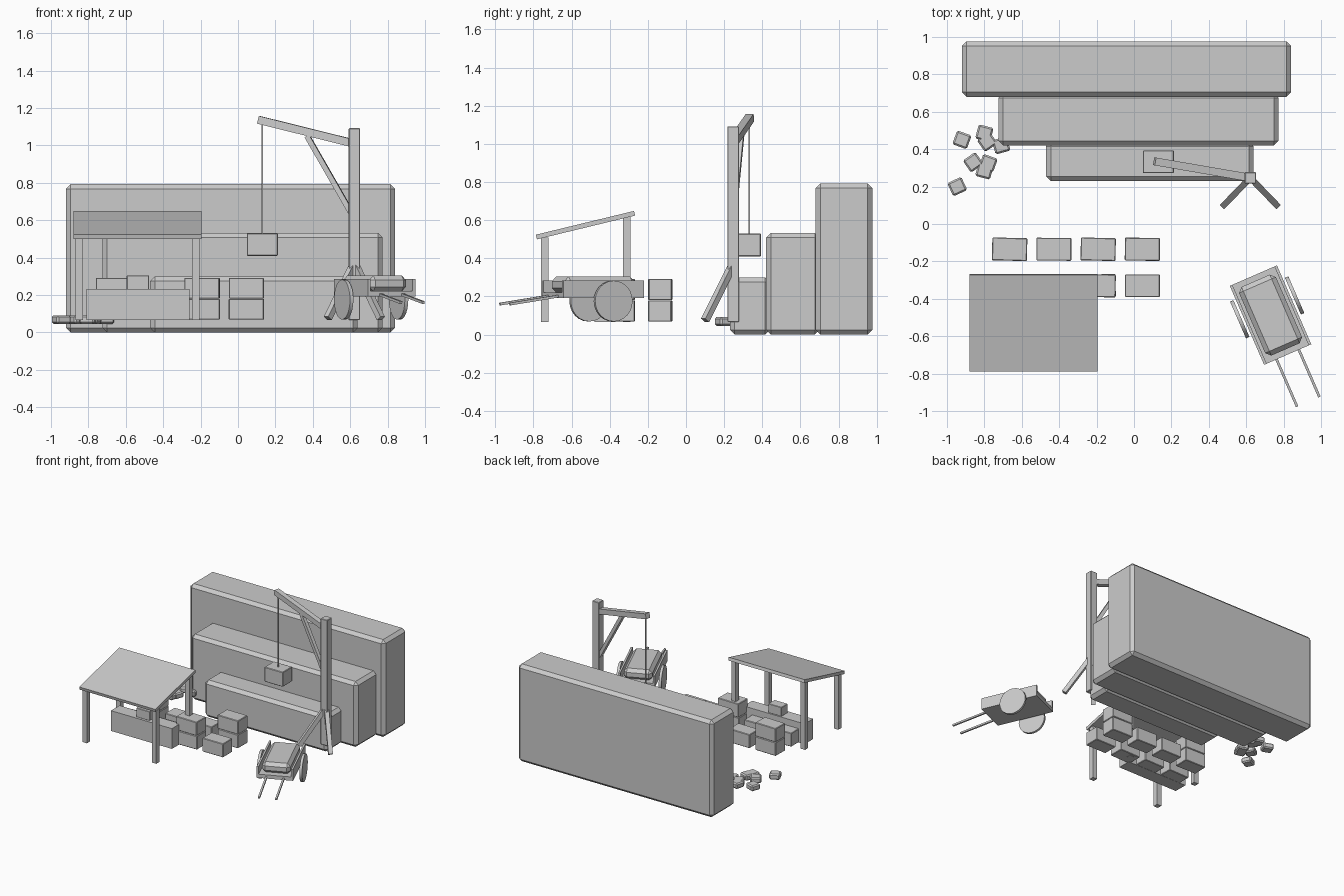
import bpy
import random
from math import radians, atan2
from mathutils import Vector, Matrix

random.seed(4)
default_cube = bpy.data.objects.get("Cube")
if default_cube:
    bpy.data.objects.remove(default_cube, do_unlink=True)

GREY = (0.6, 0.6, 0.6, 1)
stone = bpy.data.materials.new("plain_grey")
stone.use_nodes = True
stone.diffuse_color = GREY
stone.node_tree.nodes["Principled BSDF"].inputs["Base Color"].default_value = GREY


def finish(obj, name, bevel=0):
    obj.name = name
    obj.data.materials.append(stone)
    if bevel:
        mod = obj.modifiers.new("chamfer", "BEVEL")
        mod.width = bevel
        mod.segments = 1
    return obj


def box(name, centre, size, turn=0, tilt=0, bevel=0):
    """Box from its centre and size, turned about z and tilted about x."""
    bpy.ops.mesh.primitive_cube_add(size=1)
    obj = bpy.context.object
    obj.data.transform(Matrix.Diagonal((*size, 1)))
    obj.location = centre
    obj.rotation_euler = (tilt, 0, turn)
    return finish(obj, name, bevel)


def span(name, low, high, bevel=0):
    """Box between two opposite corners."""
    low, high = Vector(low), Vector(high)
    return box(name, (low + high) / 2, high - low, bevel=bevel)


def beam(name, start, end, width):
    """Square beam between two points, with one pair of sides kept upright."""
    start, end = Vector(start), Vector(end)
    run = end - start
    obj = box(name, (start + end) / 2, (width, run.length, width))
    obj.rotation_euler = (atan2(run.z, run.xy.length), 0, atan2(-run.x, run.y))
    return obj


GROUND = 0.067

# Stepped quarry face
span("quarry_back_step", (-0.92, 0.68, 0), (0.84, 0.977, 0.793), 0.025)
span("quarry_middle_step", (-0.725, 0.42, 0), (0.773, 0.70, 0.533), 0.025)
span("quarry_front_step", (-0.47, 0.23, 0), (0.64, 0.44, 0.30), 0.025)

# Crane
foot = Vector((0.622, 0.247, 0))
span("crane_post", (0.592, 0.217, GROUND), (0.652, 0.277, 1.092), 0.003)
beam("crane_arm", foot + Vector((0, 0, 1.01)), (0.11, 0.335, 1.137), 0.042)
beam("crane_brace", foot + Vector((0, 0, 0.61)), (0.37, 0.29, 1.05), 0.028)
for side, x in (("right", 0.48), ("left", 0.764)):
    beam(f"crane_leg_{side}", foot + Vector((0, 0, 0.37)), (x, 0.1, 0.075), 0.033)
span("crane_rope", (0.126, 0.328, 0.52), (0.134, 0.336, 1.125))
span("hoisted_block", (0.047, 0.272, 0.41), (0.213, 0.393, 0.53), 0.004)

# Open shelter
box("shelter_roof", (-0.537, -0.527, 0.574), (0.685, 0.53, 0.025), tilt=radians(13.6))
for side, x in (("right", -0.85), ("left", -0.225)):
    for place, y, top in (("front", -0.74, 0.51), ("back", -0.31, 0.62)):
        span(f"shelter_post_{place}_{side}", (x - 0.02, y - 0.02, GROUND),
             (x + 0.02, y + 0.02, top))

# Workbench with a small piece on it
span("workbench", (-0.81, -0.48, GROUND), (-0.26, -0.37, 0.232))
span("bench_piece", (-0.595, -0.46, 0.23), (-0.475, -0.38, 0.305), 0.003)

# Cut blocks in two rows, some stacked double
DOUBLED = {(0, 0), (3, 0), (2, 1)}
for row in range(2):
    for col in range(4):
        for level in range(2 if (col, row) in DOUBLED else 1):
            centre = (-0.665 + 0.2367 * col, -0.135 - 0.195 * row, 0.124 + 0.113 * level)
            box(f"cut_block_{row}_{col}_{level}", centre, (0.187, 0.122, 0.111),
                turn=radians(random.uniform(-2, 2)), bevel=0.004)

# Handcart, built along its own axes and turned as a group
TURN = radians(23.5)
place_cart = Matrix.Translation((0.73, -0.487, 0)) @ Matrix.Rotation(TURN, 4, "Z")


def cart_box(name, centre, size, bevel=0):
    return box(name, place_cart @ Vector(centre), size, turn=TURN, bevel=bevel)


cart_box("cart_bed", (0, 0, 0.207), (0.275, 0.46, 0.03))
cart_box("cart_load", (0, 0, 0.262), (0.215, 0.40, 0.085), 0.025)
for side, s in (("right", -1), ("left", 1)):
    cart_box(f"cart_board_{side}", (s * 0.13, 0, 0.245), (0.015, 0.46, 0.08))
    beam(f"cart_handle_{side}", place_cart @ Vector((s * 0.065, -0.16, 0.212)),
         place_cart @ Vector((s * 0.065, -0.505, 0.16)), 0.014)
    bpy.ops.mesh.primitive_cylinder_add(vertices=24, radius=0.107, depth=0.02)
    wheel = finish(bpy.context.object, f"cart_wheel_{side}")
    wheel.location = place_cart @ Vector((s * 0.16, 0.045, 0.176))
    wheel.rotation_euler = (0, radians(90), TURN)
    bpy.ops.object.shade_smooth_by_angle(angle=radians(30))

# Loose rubble
RUBBLE = [(-0.92, 0.45, -20), (-0.80, 0.485, -15), (-0.785, 0.44, 35), (-0.71, 0.42, 15),
          (-0.86, 0.33, 35), (-0.80, 0.285, -15), (-0.78, 0.325, -20), (-0.945, 0.20, 25)]
for i, (x, y, turn) in enumerate(RUBBLE):
    box(f"rubble_{i}", (x, y, 0.069), (0.082, 0.078, 0.046), turn=radians(turn), bevel=0.009)
